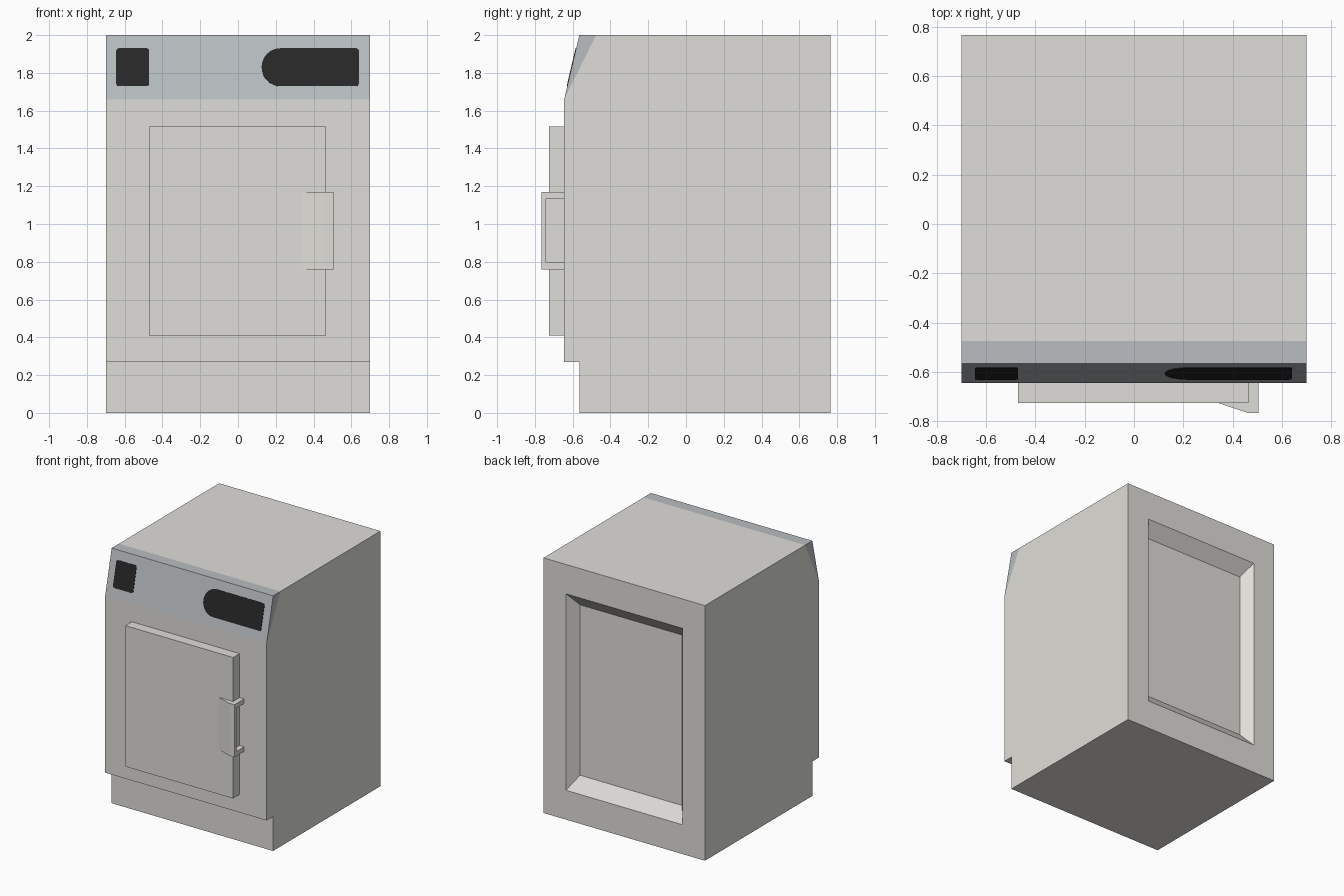
import bpy, bmesh, math
from mathutils import Vector

if "Cube" in bpy.data.objects:
    bpy.data.objects.remove(bpy.data.objects["Cube"])


def material(name, rgb):
    m = bpy.data.materials.new(name)
    m.diffuse_color = (*rgb, 1)
    m.use_nodes = True
    m.node_tree.nodes["Principled BSDF"].inputs["Base Color"].default_value = m.diffuse_color
    return m


GREY = material("light warm grey", (0.74, 0.73, 0.69))
PANEL = material("blue grey panel", (0.48, 0.51, 0.53))
BLACK = material("black display", (0.02, 0.02, 0.02))


def finish(name, bm, *mats):
    bmesh.ops.recalc_face_normals(bm, faces=bm.faces)
    me = bpy.data.meshes.new(name)
    bm.to_mesh(me)
    bm.free()
    for m in mats:
        me.materials.append(m)
    ob = bpy.data.objects.new(name, me)
    bpy.context.collection.objects.link(ob)
    return ob


def prism(points, offset):
    """Closed prism from a flat 3D outline pushed along offset."""
    bm = bmesh.new()
    face = bm.faces.new([bm.verts.new(p) for p in points])
    ext = bmesh.ops.extrude_face_region(bm, geom=[face], use_keep_orig=True)
    bmesh.ops.translate(bm, vec=offset, verts=[v for v in ext["geom"] if isinstance(v, bmesh.types.BMVert)])
    bmesh.ops.recalc_face_normals(bm, faces=bm.faces)
    return bm


# Cabinet: side profile with toe kick and sloped control fascia
profile = [(-0.565, 0), (0.765, 0), (0.765, 2), (-0.565, 2),
           (-0.645, 1.66), (-0.645, 0.27), (-0.565, 0.27)]
bm = prism([(-0.70, y, z) for y, z in profile], Vector((1.40, 0, 0)))

# Tapered recess in the back
back = max(bm.faces, key=lambda f: f.calc_center_median().y)
for hx, hz, y in ((0.505, 0.77, 0.765), (0.443, 0.668, 0.68)):
    bmesh.ops.inset_individual(bm, faces=[back], thickness=0.03)
    for v in back.verts:
        v.co = (math.copysign(hx, v.co.x), y, 1 + math.copysign(hz, v.co.z - 1))

# Coloured control wedge, split off by a slanted plane
cut_point, cut_normal = Vector((0, -0.645, 1.66)), Vector((0, -2, 1)).normalized()
bmesh.ops.bisect_plane(bm, geom=bm.verts[:] + bm.edges[:] + bm.faces[:], dist=1e-4,
                       plane_co=cut_point, plane_no=cut_normal)
for f in bm.faces:
    c = f.calc_center_median()
    f.material_index = int(c.z > 1.66 and (c - cut_point).dot(cut_normal) > 0.001)
finish("cabinet", bm, GREY, PANEL)


# Displays on the sloped fascia, with rounded corners
def display(name, x0, x1, z0, z1, r_left, r_right):
    pts = []
    for cx, cz, r, start in ((x1 - r_right, z1 - r_right, r_right, 0),
                             (x0 + r_left, z1 - r_left, r_left, 90),
                             (x0 + r_left, z0 + r_left, r_left, 180),
                             (x1 - r_right, z0 + r_right, r_right, 270)):
        for i in range(9):
            a = math.radians(start + i * 90 / 8)
            x, z = cx + r * math.cos(a), cz + r * math.sin(a)
            pts.append((x, -0.645 + (z - 1.66) * 0.08 / 0.34, z))
    finish(name, prism(pts, Vector((0, -0.34, 0.08)).normalized() * 0.003), BLACK)


display("small_display", -0.645, -0.47, 1.73, 1.93, 0.015, 0.015)
display("large_display", 0.125, 0.64, 1.73, 1.93, 0.0995, 0.015)

# Door
finish("door", prism([(-0.47, -0.645, 0.41), (0.465, -0.645, 0.41),
                      (0.465, -0.645, 1.515), (-0.47, -0.645, 1.515)],
                     Vector((0, -0.08, 0))), GREY)

# Handle: sloping ramp on the door, then a bracket reaching back to the cabinet
finish("handle_ramp", prism([(x, y, 0.76) for x, y in
                             ((0.34, -0.725), (0.46, -0.765), (0.465, -0.765), (0.465, -0.725))],
                            Vector((0, 0, 0.41))), GREY)
bracket = [(-0.645, 0.76), (-0.765, 0.76), (-0.765, 1.17), (-0.645, 1.17),
           (-0.645, 1.135), (-0.74, 1.135), (-0.74, 0.795), (-0.645, 0.795)]
finish("handle_bracket", prism([(0.465, y, z) for y, z in bracket], Vector((0.04, 0, 0))), GREY)
